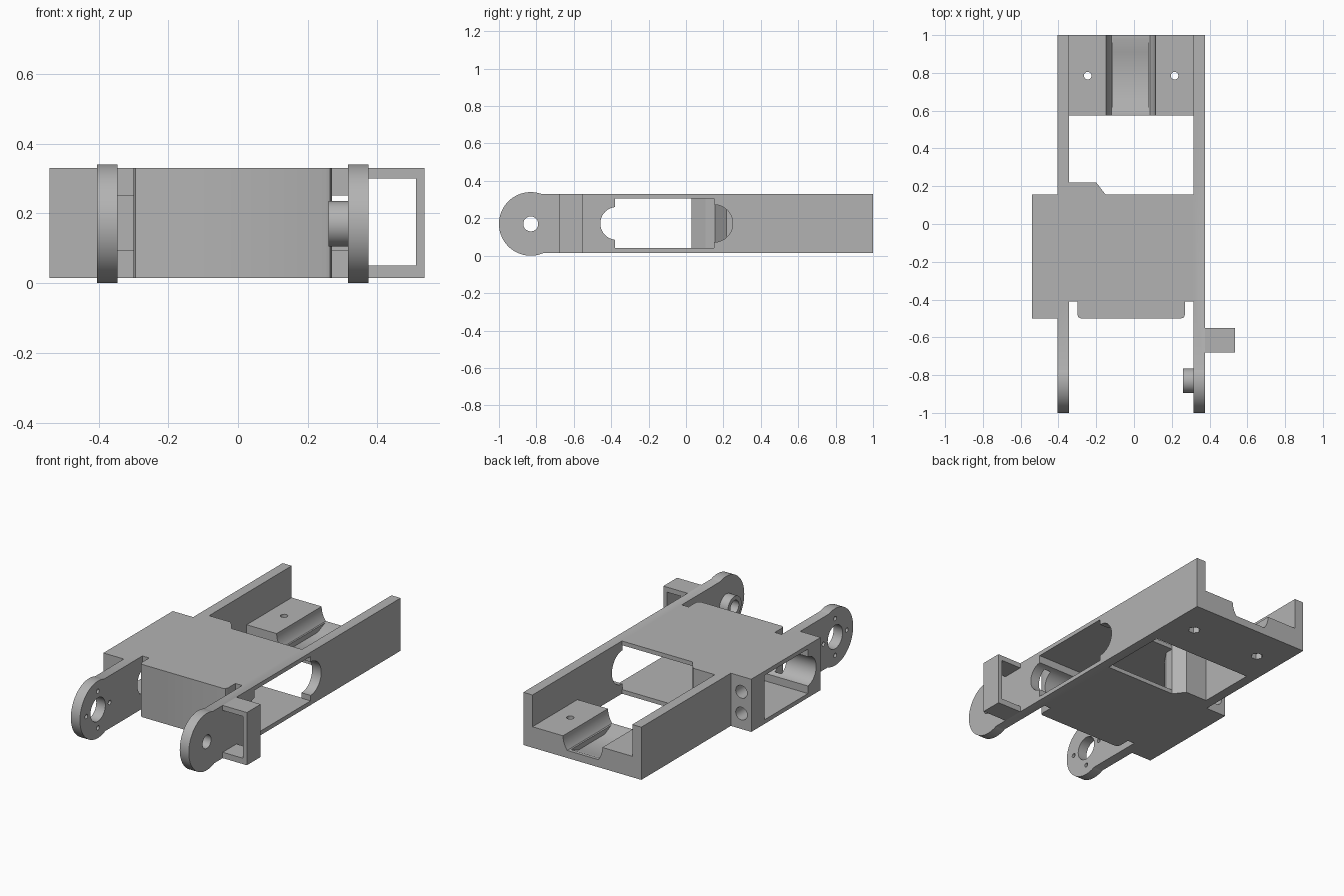
import bpy, bmesh, math
from mathutils import Vector

cube = bpy.data.objects.get("Cube")
if cube:
    bpy.data.objects.remove(cube, do_unlink=True)

grey = bpy.data.materials.new("plain grey")
grey.use_nodes = True
COLOUR = (0.45, 0.45, 0.45, 1)
grey.diffuse_color = COLOUR
grey.node_tree.nodes["Principled BSDF"].inputs["Base Color"].default_value = COLOUR

BOTTOM, TOP = 0.015, 0.33
MID = (BOTTOM + TOP) / 2
PIVOT_Y, PIVOT_Z = -0.83, 0.17


def prism(name, points, lo, hi, axis):
    """Extrude a flat outline along an axis."""
    place = {"x": lambda a, b, h: (h, a, b),
             "y": lambda a, b, h: (a, h, b),
             "z": lambda a, b, h: (a, b, h)}[axis]
    bm = bmesh.new()
    base = bm.faces.new([bm.verts.new(place(a, b, lo)) for a, b in points])
    moved = bmesh.ops.extrude_face_region(bm, geom=[base])["geom"]
    shift = Vector(place(0, 0, hi - lo))
    bmesh.ops.translate(bm, vec=shift, verts=[v for v in moved if isinstance(v, bmesh.types.BMVert)])
    bmesh.ops.recalc_face_normals(bm, faces=bm.faces)
    mesh = bpy.data.meshes.new(name)
    bm.to_mesh(mesh)
    bm.free()
    mesh.materials.append(grey)
    obj = bpy.data.objects.new(name, mesh)
    bpy.context.collection.objects.link(obj)
    return obj


def box(name, x, y, z):
    return prism(name, [(x[0], y[0]), (x[1], y[0]), (x[1], y[1]), (x[0], y[1])], *z, "z")


def rod(name, a, b, radius, lo, hi, axis, sides=64):
    ring = [(a + radius * math.cos(math.tau * i / sides), b + radius * math.sin(math.tau * i / sides))
            for i in range(sides)]
    return prism(name, ring, lo, hi, axis)


def combine(target, tool, operation):
    """Apply a boolean and discard the tool."""
    mod = target.modifiers.new("join", "BOOLEAN")
    mod.operation, mod.solver, mod.object = operation, "EXACT", tool
    graph = bpy.context.evaluated_depsgraph_get()
    result = bpy.data.meshes.new_from_object(target.evaluated_get(graph))
    target.modifiers.clear()
    target.data = result
    bpy.data.objects.remove(tool, do_unlink=True)


def cut(target, tool):
    combine(target, tool, "DIFFERENCE")


def add(target, tool):
    combine(target, tool, "UNION")


def finish(obj):
    bpy.ops.object.select_all(action="DESELECT")
    obj.select_set(True)
    bpy.context.view_layer.objects.active = obj
    bpy.ops.object.shade_smooth_by_angle(angle=math.radians(30))


# Main frame: two rails, the central box and the cable lug
frame = prism("main_frame", [
    (-0.405, 1), (-0.405, 0.155), (-0.54, 0.155), (-0.54, -0.5), (-0.405, -0.5),
    (-0.405, PIVOT_Y), (-0.345, PIVOT_Y), (-0.345, -0.41), (-0.3, -0.41),
    (-0.3, -0.48), (-0.294, -0.494), (-0.28, -0.5), (0.25, -0.5), (0.264, -0.494), (0.27, -0.48),
    (0.27, -0.41), (0.315, -0.41), (0.315, PIVOT_Y), (0.375, PIVOT_Y), (0.375, 1),
    (0.315, 1), (0.315, 0.155), (-0.15, 0.155), (-0.2, 0.22), (-0.345, 0.22), (-0.345, 1)],
    BOTTOM, TOP, "z")

# Motor cavity, with rounded ends
cut(frame, prism("cavity", [
    (-0.6, -0.38), (0.4, -0.38), (0.4, 0.15), (0.315, 0.15), (0.315, 0.2),
    (-0.15, 0.2), (-0.15, 0.105), (-0.2, 0.03), (-0.6, 0.03)], 0.04, 0.305, "z"))
cut(frame, rod("front_scoop", -0.37, MID, 0.088, -0.6, 0.4, "x"))
cut(frame, rod("rail_scoop", 0.15, MID, 0.1, 0.28, 0.4, "x"))

# Screw holes in the lug
for dz in (-0.065, 0.065):
    cut(frame, rod("lug_hole", -0.475, MID + dz, 0.038, 0, 0.2, "y", 32))

# Pivot ears, with a boss inside the left one
for x in (-0.405, 0.315):
    add(frame, rod("ear", PIVOT_Y, PIVOT_Z, 0.17, x, x + 0.06, "x", 96))
add(frame, rod("boss", PIVOT_Y, PIVOT_Z, 0.065, 0.26, 0.33, "x"))
cut(frame, rod("left_bore", PIVOT_Y, PIVOT_Z, 0.04, 0.2, 0.4, "x"))
cut(frame, rod("right_bore", PIVOT_Y, PIVOT_Z, 0.07, -0.5, -0.3, "x"))
for dy, dz in ((1, 0), (-1, 0), (0, 1), (0, -1)):
    cut(frame, rod("horn_hole", PIVOT_Y + 0.11 * dy, PIVOT_Z + 0.11 * dz, 0.013, -0.5, -0.3, "x", 20))
finish(frame)

# Cable loop on the left rail
loop = box("cable_loop", (0.375, 0.535), (-0.68, -0.55), (BOTTOM, TOP))
cut(loop, box("loop_opening", (0.3, 0.51), (-0.8, -0.4), (0.05, 0.3)))
finish(loop)

# Rear block with a round-sided groove
CX, RADIUS, DECK, FLOOR = -0.017, 0.13, 0.14, 0.06
drop = math.asin((DECK - FLOOR) / RADIUS)
arc = [(RADIUS * math.cos(drop * i / 12), DECK - RADIUS * math.sin(drop * i / 12)) for i in range(13)]
profile = [(-0.345, BOTTOM), (-0.345, DECK)]
profile += [(CX - a, z) for a, z in arc] + [(CX + a, z) for a, z in reversed(arc)]
profile += [(0.315, DECK), (0.315, BOTTOM)]
block = prism("rear_block", profile, 0.575, 1, "y")

# Sloped pocket in the groove floor
cut(block, prism("pocket", [(0.6, 0.08), (0.6, FLOOR), (0.66, 0.03), (0.91, 0.03),
                            (0.98, FLOOR), (0.98, 0.08)], -0.11, 0.075, "x"))

# Bolt holes with hexagonal nut seats beneath
for x in (-0.245, 0.215):
    cut(block, rod("bolt_hole", x, 0.785, 0.02, 0, 0.2, "z", 32))
    cut(block, rod("nut_seat", x, 0.785, 0.034, 0, 0.05, "z", 6))
finish(block)
